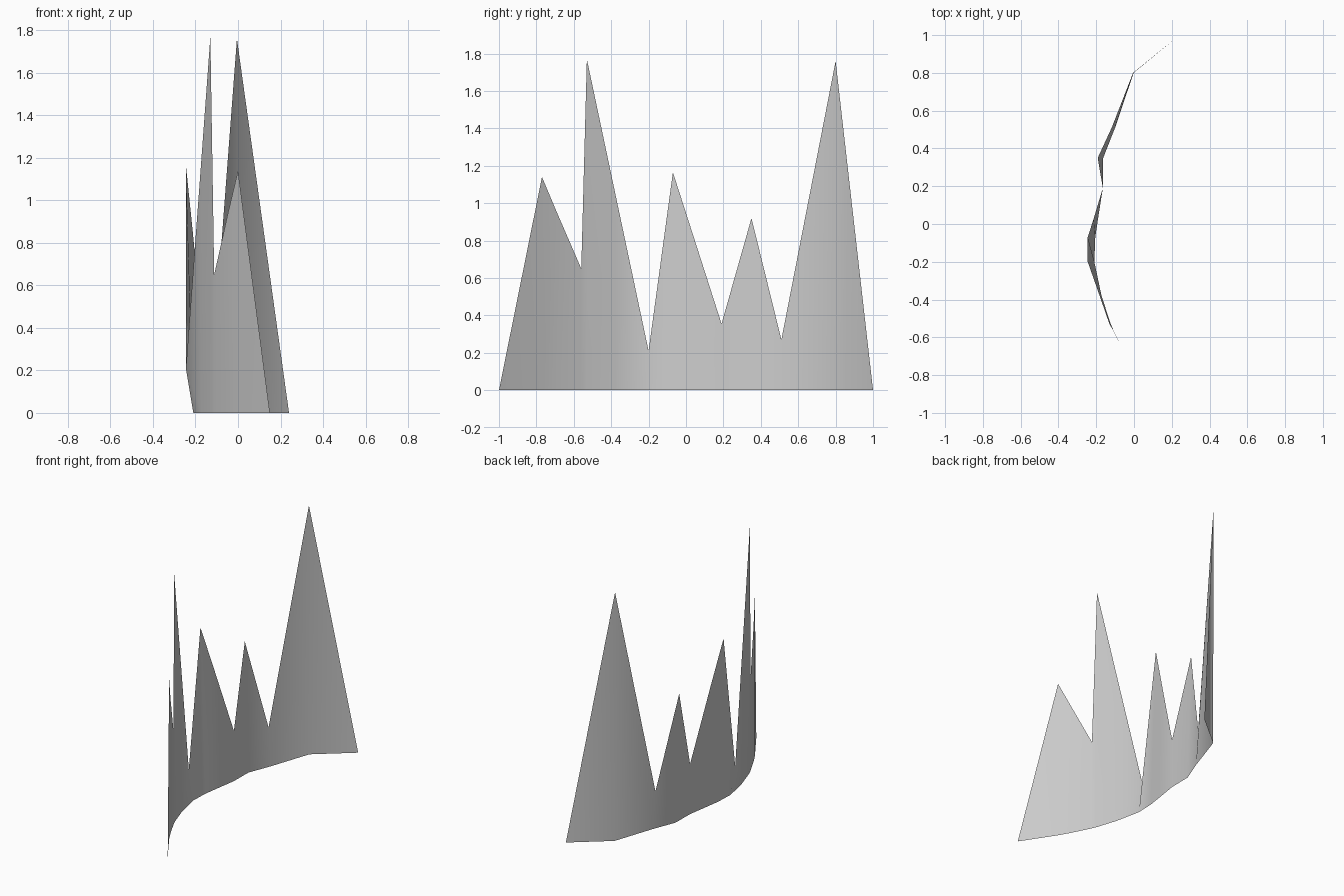
import bpy
import bmesh
import math

cube = bpy.data.objects.get("Cube")
if cube:
    bpy.data.objects.remove(cube, do_unlink=True)

# Plain grey finish
grey = bpy.data.materials.new("light grey")
grey.use_nodes = True
colour = (0.6, 0.6, 0.6, 1)
grey.diffuse_color = colour
grey.node_tree.nodes["Principled BSDF"].inputs["Base Color"].default_value = colour

# Columns of the bent sheet: y, x at the foot, x at the rim, rim height
columns = [
    (-1.0, 0.15, 0.15, 0),
    (-0.77, 0.0, 0.0, 1.14),
    (-0.69, -0.045, -0.045, 0.95),
    (-0.56, -0.11, -0.112, 0.65),
    (-0.53, -0.123, -0.13, 1.77),
    (-0.38, -0.172, -0.182, 1.06),
    (-0.2, -0.21, -0.245, 0.21),
    (-0.07, -0.205, -0.245, 1.165),
    (0.03, -0.19, -0.213, 0.854),
    (0.19, -0.165, -0.165, 0.355),
    (0.35, -0.163, -0.192, 0.92),
    (0.51, -0.1, -0.118, 0.27),
    (0.8, -0.002, -0.005, 1.76),
    (1.0, 0.24, 0.24, 0),
]

# Jagged sheet, its ends tapering to the ground
bm = bmesh.new()
strips = []
for y, foot_x, rim_x, height in columns:
    foot = bm.verts.new((foot_x, y, 0))
    rim = bm.verts.new((rim_x, y, height)) if height else foot
    strips.append((foot, rim))
for (foot_a, rim_a), (foot_b, rim_b) in zip(strips, strips[1:]):
    corners = list(dict.fromkeys((foot_a, foot_b, rim_b, rim_a)))
    bm.faces.new(corners)

mesh = bpy.data.meshes.new("jagged_sheet")
bm.to_mesh(mesh)
bm.free()
mesh.materials.append(grey)
sheet = bpy.data.objects.new("jagged_sheet", mesh)
bpy.context.collection.objects.link(sheet)

# Soft shading across the bends
bpy.context.view_layer.objects.active = sheet
sheet.select_set(True)
bpy.ops.object.shade_smooth_by_angle(angle=math.radians(60))
